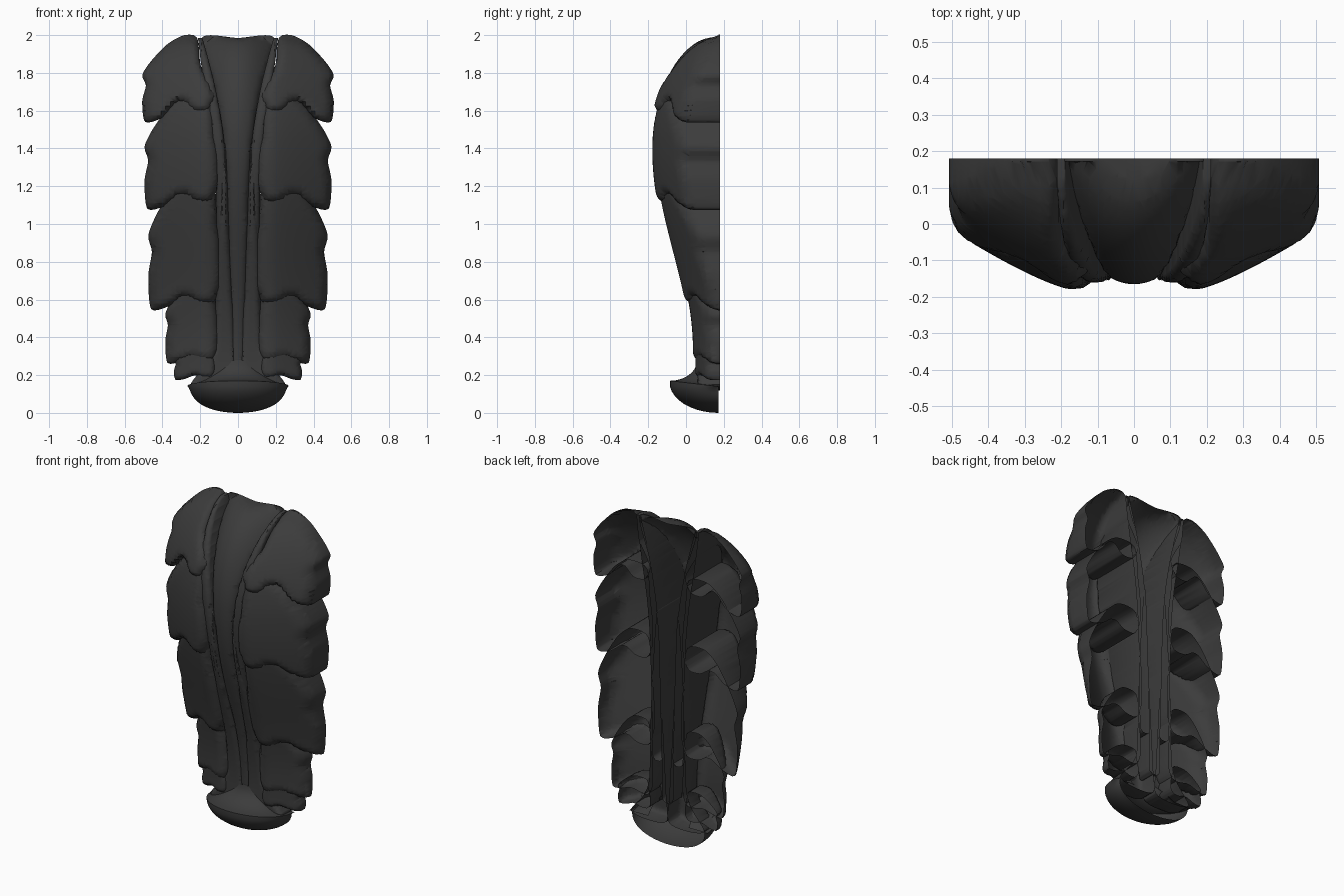
import bpy, bmesh, math
from mathutils import Vector

if "Cube" in bpy.data.objects:
    bpy.data.objects.remove(bpy.data.objects["Cube"])

BACK = 0.18
mat = bpy.data.materials.new("dark_grey")
mat.diffuse_color = (0.045, 0.045, 0.045, 1)
mat.use_nodes = True
mat.node_tree.nodes["Principled BSDF"].inputs["Base Color"].default_value = mat.diffuse_color


def depth(z):
    """Front silhouette: round shoulder above, S-curve below."""
    if z > 1.45:
        t = min(1, (z - 1.45) / 0.55)
        return -0.18 + 0.35 * (1 - math.sqrt(1 - t * t))
    t = min(1, (1.45 - z) / 1.2)
    return -0.18 + 0.115 * (1 - math.cos(math.pi * t))


def panel_half(z):
    return 0.025 + 0.028 * z + 0.115 * (max(0, z - 1.2) / 0.8) ** 2


def smooth_loop(pts, step=0.022):
    """Closed smooth curve through the points."""
    out, n = [], len(pts)
    for i in range(n):
        p0, p1, p2, p3 = (Vector(pts[(i + k) % n]) for k in (-1, 0, 1, 2))
        size = (p2 - p1).length
        m = max(1, round(size / step))
        t1, t2 = (p2 - p0) * 0.4, (p3 - p1) * 0.4
        t1 *= min(1, size / max(t1.length, 1e-6))
        t2 *= min(1, size / max(t2.length, 1e-6))
        for k in range(m):
            t = k / m
            h = 3 * t**2 - 2 * t**3
            out.append(p1 * (1 - h) + p2 * h + t1 * t * (1 - t)**2 - t2 * t**2 * (1 - t))
    return out


def finish(name, bm, mirror):
    bmesh.ops.recalc_face_normals(bm, faces=bm.faces[:])
    if sum(f.normal.y * f.calc_area() for f in bm.faces) > 0:
        bmesh.ops.reverse_faces(bm, faces=bm.faces[:])
    me = bpy.data.meshes.new(name)
    bm.to_mesh(me)
    bm.free()
    ob = bpy.data.objects.new(name, me)
    bpy.context.collection.objects.link(ob)
    me.materials.append(mat)
    bpy.ops.object.select_all(action='DESELECT')
    ob.select_set(True)
    bpy.context.view_layer.objects.active = ob
    bpy.ops.object.shade_smooth_by_angle(angle=math.radians(50))
    if mirror:
        ob.modifiers.new("mirror", 'MIRROR').use_mirror_merge = False


def sheet(name, pts, shape, radius=0.05, rim=False, tilt=0.0, grid=0.02, mirror=True):
    """Outline bent over the silhouette, with a rolled rim and walls to the open back."""
    loop = smooth_loop(pts)
    bm = bmesh.new()
    f = bm.faces.new([bm.verts.new((p.x, 0, p.y)) for p in loop])
    if rim:
        for w in (0.004, 0.008, 0.012):
            bm.normal_update()
            bmesh.ops.inset_region(bm, faces=[f], thickness=w, use_even_offset=False)
    bm.normal_update()
    bmesh.ops.triangulate(bm, faces=bm.faces[:])
    xs, zs = [p.x for p in loop], [p.y for p in loop]
    for n, vals in ((Vector((1, 0, 0)), xs), (Vector((0, 0, 1)), zs)):
        v = min(vals) + grid / 2
        while v < max(vals):
            bmesh.ops.bisect_plane(bm, geom=bm.verts[:] + bm.edges[:] + bm.faces[:],
                                   dist=1e-5, plane_co=n * v, plane_no=n)
            v += grid
    segs = list(zip(loop, loop[1:] + loop[:1]))

    def edge_dist(p):
        best = 9
        for a, b in segs:
            d = b - a
            t = max(0, min(1, (p - a).dot(d) / max(d.length_squared, 1e-9)))
            best = min(best, (a + d * t - p).length_squared)
        return math.sqrt(best)

    z0, z1 = min(zs), max(zs)
    for v in bm.verts:
        x, z = v.co.x, v.co.z
        g = max(0, radius - edge_dist(Vector((x, z))))
        y = depth(z) + shape(abs(x)) + tilt * ((z - z0) / (z1 - z0) - 0.5)
        v.co.y = min(y + radius - math.sqrt(max(0, radius**2 - g * g)), BACK - 0.008)
    ext = bmesh.ops.extrude_edge_only(bm, edges=[e for e in bm.edges if e.is_boundary])
    for v in ext['geom']:
        if isinstance(v, bmesh.types.BMVert):
            v.co.y = BACK
    finish(name, bm, mirror)


# side lobes: one unit outline (0 = inner/bottom, 1 = outer/top) fitted to five boxes
LOBE = [(.25, .97), (.42, 1), (.65, .9), (.88, .7), (1, .54), (.95, .42), (1, .24), (.96, 0),
        (.73, .05), (.55, .22), (.44, .23), (.3, .12), (.1, .13), (0, .3), (.08, .46), (.2, .65)]


def lobe(name, x0, x1, z0, z1, notch, tilt, radius=0.05):
    pts = []
    for u, v in LOBE:
        if z1 < 1.9:                       # lower lobes hug the stem, shallower notch
            if u < 0.3 and v > 0.4:
                u = max(0, v - 0.46) * 0.2
            elif u < 0.9 and v < 0.25:
                v *= notch
            elif u == 0:
                v = 0.12 + 0.18 * notch
        pts.append((x0 + u * (x1 - x0), z0 + v * (z1 - z0)))
    sheet(name, pts, lambda x: 0.16 * (max(0, x - 0.18) / 0.32) ** 1.25,
          radius, radius > 0.04, tilt, radius * 0.5)


lobe("top_lobe", .12, .507, 1.54, 2.0, 1, .025)
lobe("upper_lobe", .105, .495, 1.08, 1.69, .5, .03)
lobe("middle_lobe", .095, .475, .55, 1.27, .35, .03)
lobe("lower_lobe", .105, .385, .265, .74, .2, .03)
lobe("bottom_lobe", .12, .34, .175, .37, .5, 0, .03)

# tapering middle panel
levels = [1.985 - 0.245 * i for i in range(8)]
edge = [(panel_half(z), z) for z in levels]
sheet("centre_panel", [(0, levels[0])] + edge + [(-x, z) for x, z in reversed(edge)],
      lambda x: 0.015 + 4 * x * x, radius=0.02, mirror=False)

# slim outer stems follow the panel edge and tuck under the lobes
stem = [(panel_half(z) + 0.06 - 0.14 * max(0, z - 1.7), z) for z in levels[:7]]
sheet("outer_stem", stem + [(x - 0.002, z) for x, z in reversed(edge[:7])],
      lambda x: 0.02, radius=0.02, grid=0.015)

# inner leaves that flare into the foot
sheet("flared_stem", [(.07, 1.43), (.11, .9), (.125, .38), (.16, .27), (.25, .15),
                      (.15, .12), (.01, .14), (.012, .3), (.045, .9)],
      lambda x: 0.012, radius=0.025, grid=0.018)

# curled lip at the foot: hollow top arc, then round underside, swept round in plan
lip = []
for i in range(8):
    a = math.pi / 2 * (1 - i / 7)
    lip.append((-.085 + .145 * math.sin(a), .17 + .11 * (1 - math.cos(a)), .268 - .13 * (1 - i / 7)))
for i in range(1, 11):
    a = math.pi / 2 * i / 10
    lip.append((.172 - .26 * math.cos(a), .165 * (1 - math.sin(a)), .268 - .02 * i / 10))
bm = bmesh.new()
N = 32
rows = []
for y, z, w in lip:
    row = []
    for i in range(N + 1):
        a = math.pi * (i / N - 0.5)
        c = max(0, math.cos(a)) ** 0.8 if 0 < i < N else 0
        row.append(bm.verts.new((w * math.sin(a), .172 + (y - .172) * c, .14 + (z - .14) * c)))
    rows.append(row)
for r, s in zip(rows, rows[1:]):
    for i in range(N):
        bm.faces.new((r[i], s[i], s[i + 1], r[i + 1]))
finish("foot_lip", bm, False)
